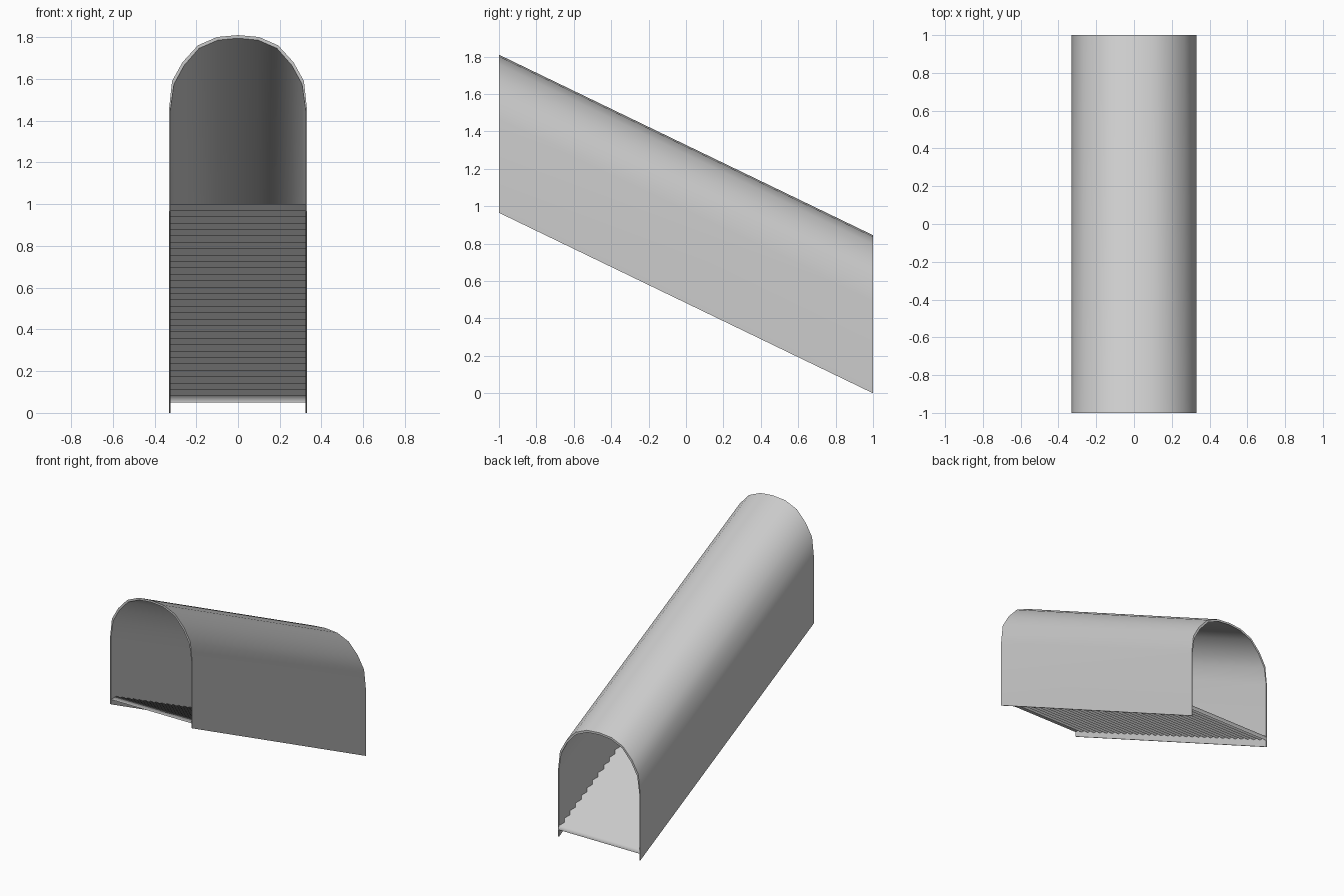
import bpy, bmesh, math

if "Cube" in bpy.data.objects:
    bpy.data.objects.remove(bpy.data.objects["Cube"])

LEN, DROP, STEPS = 2.0, 0.965, 31


def make_object(name, bm, angle):
    bmesh.ops.recalc_face_normals(bm, faces=bm.faces)
    mesh = bpy.data.meshes.new(name)
    bm.to_mesh(mesh)
    bm.free()
    obj = bpy.data.objects.new(name, mesh)
    bpy.context.collection.objects.link(obj)
    bpy.ops.object.select_all(action='DESELECT')
    obj.select_set(True)
    bpy.context.view_layer.objects.active = obj
    bpy.ops.object.shade_smooth_by_angle(angle=math.radians(angle))
    return obj


def mirrored(half):
    # right half profile, bottom to crown, mirrored to the left
    return half + [(-x, z) for x, z in reversed(half[:-1])]


# Sloping arched tunnel: thin wall, open underneath and at both ends
outer = mirrored([(0.33, 0), (0.33, 0.495), (0.316, 0.625), (0.266, 0.715),
                  (0.192, 0.796), (0.1, 0.836), (0, 0.845)])
inner = mirrored([(0.324, 0), (0.324, 0.485), (0.307, 0.61), (0.258, 0.70),
                  (0.186, 0.782), (0.096, 0.821), (0, 0.83)])
section = outer + inner[::-1]
bm = bmesh.new()
front = [bm.verts.new((x, -1, z + DROP)) for x, z in section]
back = [bm.verts.new((x, 1, z)) for x, z in section]
n = len(section)
for i in range(n):
    j = (i + 1) % n
    bm.faces.new((front[i], front[j], back[j], back[i]))
for ring in (front, back):
    for i in range(n // 2 - 1):
        bm.faces.new((ring[i], ring[i + 1], ring[n - 2 - i], ring[n - 1 - i]))
make_object("tunnel_shell", bm, 35)

# Zigzag stair sheet running down through the tunnel
tread, rise = LEN / STEPS, 0.95 / STEPS
path = [(-1, 1.0)]
for i in range(STEPS):
    y, z = -1 + (i + 1) * tread, 1.0 - i * rise
    path += [(y, z), (y, z - rise)]
bm = bmesh.new()
rows = [[bm.verts.new((x, y, z)) for x in (-0.325, 0.325)] for y, z in path]
for a, b in zip(rows, rows[1:]):
    bm.faces.new((a[0], a[1], b[1], b[0]))
make_object("stair_steps", bm, 180)
